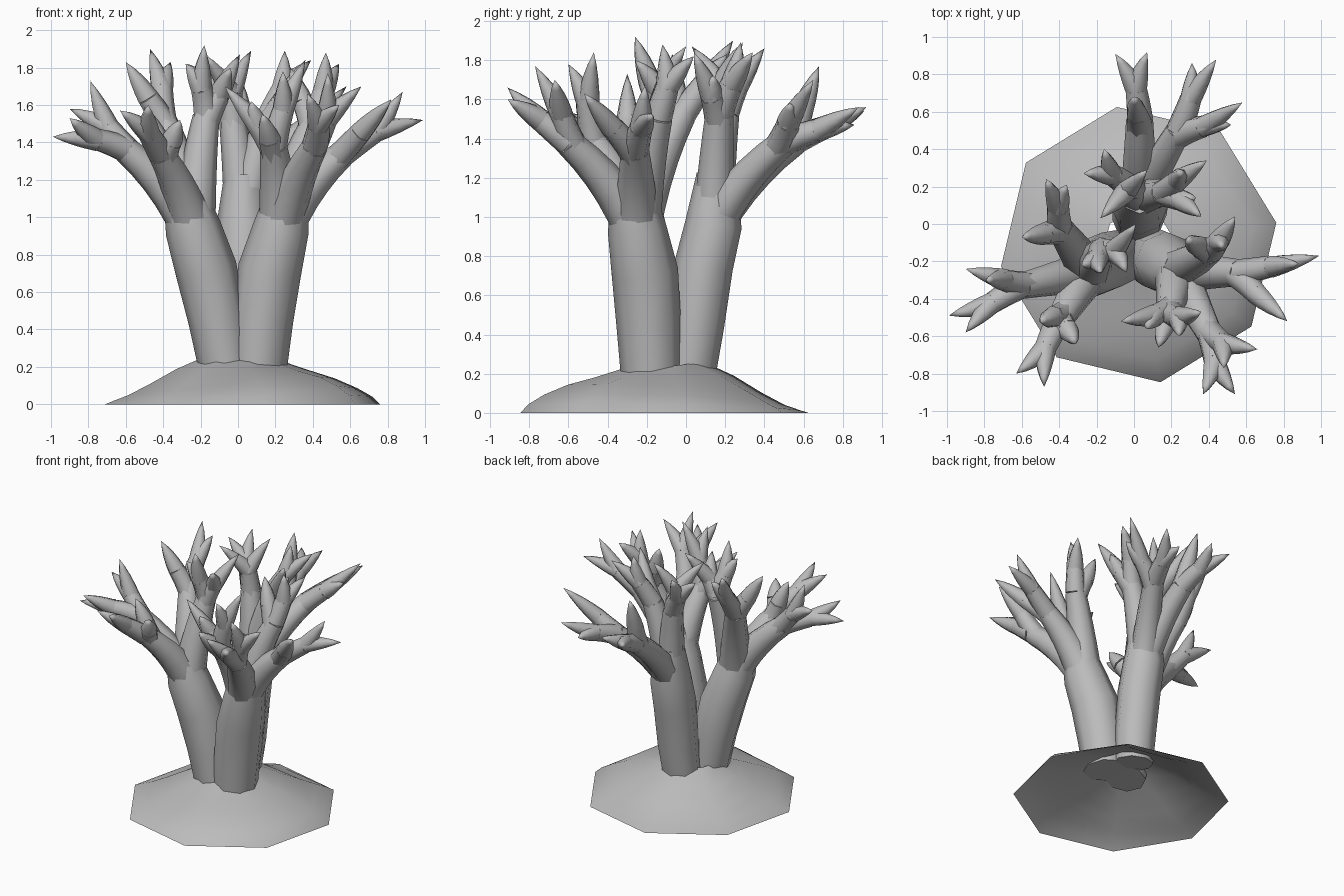
import bpy, bmesh, math
from mathutils import Vector

cube = bpy.data.objects.get("Cube")
if cube:
    bpy.data.objects.remove(cube, do_unlink=True)

grey = bpy.data.materials.new("plain_grey")
grey.use_nodes = True
shade = (0.5, 0.5, 0.5, 1)
grey.diffuse_color = shade
grey.node_tree.nodes["Principled BSDF"].inputs["Base Color"].default_value = shade


def point(x, y, z):
    """Position given in hundredths of a unit."""
    return Vector((x, y, z)) / 100


def sweep(bm, path, radii, sides):
    """Skin a tapering tube along a path; a zero radius closes it to a point."""
    previous = None
    side = Vector((1, 0, 0))
    for i, centre in enumerate(path):
        tangent = (path[min(i + 1, len(path) - 1)] - path[max(i - 1, 0)]).normalized()
        side = (side - tangent * side.dot(tangent)).normalized()
        other = tangent.cross(side)
        if radii[i] == 0:
            tip = bm.verts.new(centre)
            for k in range(sides):
                bm.faces.new((previous[k], previous[(k + 1) % sides], tip))
            return
        ring = []
        for k in range(sides):
            a = math.tau * k / sides
            ring.append(bm.verts.new(centre + (side * math.cos(a) + other * math.sin(a)) * radii[i]))
        if previous:
            for k in range(sides):
                n = (k + 1) % sides
                bm.faces.new((previous[k], previous[n], ring[n], ring[k]))
        else:
            bm.faces.new(ring[::-1])
        previous = ring
    bm.faces.new(previous)


def bend(start, control, end, steps):
    """Points along a quadratic curve."""
    ts = [i / steps for i in range(steps + 1)]
    return [start * (1 - t) ** 2 + control * 2 * t * (1 - t) + end * t * t for t in ts]


def taper(first, last, count):
    return [first + (last - first) * i / (count - 1) for i in range(count)]


def finish(name, bm):
    bmesh.ops.recalc_face_normals(bm, faces=bm.faces)
    mesh = bpy.data.meshes.new(name)
    bm.to_mesh(mesh)
    bm.free()
    mesh.materials.append(grey)
    obj = bpy.data.objects.new(name, mesh)
    bpy.context.collection.objects.link(obj)
    bpy.ops.object.select_all(action="DESELECT")
    obj.select_set(True)
    bpy.context.view_layer.objects.active = obj
    bpy.ops.object.shade_smooth_by_angle(angle=math.radians(60))


def twig(bm, root, heading, tips):
    """A short stem from the branch end that splits into pointed tips."""
    tips = [point(*t) for t in tips]
    mean = sum(tips, Vector()) / len(tips)
    knuckle = root.lerp(mean, 0.45)
    stem = bend(root, root.lerp(knuckle, 0.5) + heading * 0.02, knuckle, 3)
    sweep(bm, stem, taper(0.072, 0.06, len(stem)), 7)
    onward = (mean - root).normalized()
    for tip in tips:
        curve = bend(knuckle, knuckle.lerp(tip, 0.45) + onward * 0.02, tip, 4)
        sweep(bm, curve, [0.06, 0.052, 0.04, 0.023, 0], 7)


def tree(name, trunk, radii, branches):
    """One trunk whose branches each split into twigs."""
    bm = bmesh.new()
    trunk = [point(*p) for p in trunk]
    sweep(bm, trunk, radii, 8)
    fork = trunk[-2]
    for end, twigs in branches:
        end = point(*end)
        reach = end - fork
        control = fork + Vector((reach.x * 0.38, reach.y * 0.38, reach.z * 0.58))
        path = bend(fork, control, end, 5)
        sweep(bm, path, taper(radii[-1], 0.072, len(path)), 8)
        heading = (end - path[-2]).normalized()
        for i, tips in enumerate(twigs):
            # later twigs leave the branch a little lower down
            twig(bm, end.lerp(path[-2], 0.4 * i), heading, tips)
    finish(name, bm)


# Open eight-sided mound, bulging at the front left and hollowed at the back
def mound():
    bm = bmesh.new()
    previous = None
    middle = Vector((0.025, -0.11, 0))
    for radius, hollow, bulge in ((0.745, 0, 0), (0.7, 0.01, 0.05), (0.62, 0.035, 0.1),
                                  (0.5, 0.1, 0.148), (0.36, 0.19, 0.18), (0.19, 0.27, 0.23)):
        ring = []
        for k in range(8):
            a = math.tau * k / 8 + math.radians(9)
            blend = 0.5 + 0.5 * math.cos(a + math.pi / 4)
            z = hollow + (bulge - hollow) * blend
            ring.append(bm.verts.new(middle + Vector((radius * math.cos(a), radius * math.sin(a), z))))
        if previous:
            for k in range(8):
                n = (k + 1) % 8
                bm.faces.new((previous[k], previous[n], ring[n], ring[k]))
        previous = ring
    finish("mound", bm)


mound()

# Left trunk: outer, inner, front and front-inner branches
tree("left_trunk",
     [(11, -18, 22), (13, -19, 45), (17, -21, 72), (23, -25, 94), (26, -27, 110)],
     [0.155, 0.165, 0.17, 0.15, 0.12],
     [((56, -26, 134), [[(99, -17, 152), (88, -21, 167)], [(82, -52, 163)]]),
      ((41, -14, 151), [[(54, 4, 182), (47, -12, 188)], [(28, -8, 180)]]),
      ((41, -60, 138), [[(54, -91, 160), (37, -91, 166)], [(66, -67, 170), (48, -77, 177)]]),
      ((19, -47, 138), [[(36, -47, 184), (24, -60, 178)], [(-7, -52, 170), (7, -56, 162)],
                        [(13, -66, 155)]])])

# Right trunk: outer, inner, back and front branches
tree("right_trunk",
     [(-7, -18, 22), (-11, -19, 45), (-17, -21, 72), (-24, -25, 94), (-28, -26, 110)],
     [0.145, 0.155, 0.165, 0.15, 0.12],
     [((-60, -33, 136), [[(-99, -49, 143), (-90, -58, 153)], [(-90, -24, 158), (-79, -30, 173)]]),
      ((-17, -14, 154), [[(-28, -22, 182), (-18, -26, 192)], [(1, 0, 187), (-4, -26, 180)]]),
      ((-40, -2, 152), [[(-47, 24, 190), (-36, 21, 183)], [(-60, -7, 183)]]),
      ((-41, -53, 134), [[(-63, -80, 157), (-48, -87, 160)], [(-31, -64, 152)],
                         [(-50, -52, 159)]])])

# Back trunk: two upright branches and two reaching backwards
tree("back_trunk",
     [(2, 2, 22), (3, 5, 45), (3, 9, 75), (3, 14, 96), (3, 16, 122)],
     [0.135, 0.145, 0.15, 0.145, 0.105],
     [((-3, 20, 152), [[(-16, 40, 186), (-27, 27, 182)], [(-18, 3, 187), (7, 29, 189)]]),
      ((16, 17, 152), [[(39, 34, 184), (25, 28, 189)], [(36, 4, 184), (33, 14, 172)]]),
      ((3, 56, 139), [[(-10, 91, 154), (7, 92, 156)], [(0, 68, 177)]]),
      ((24, 50, 138), [[(44, 88, 156), (31, 86, 147)], [(58, 65, 170), (52, 53, 158)]])])
